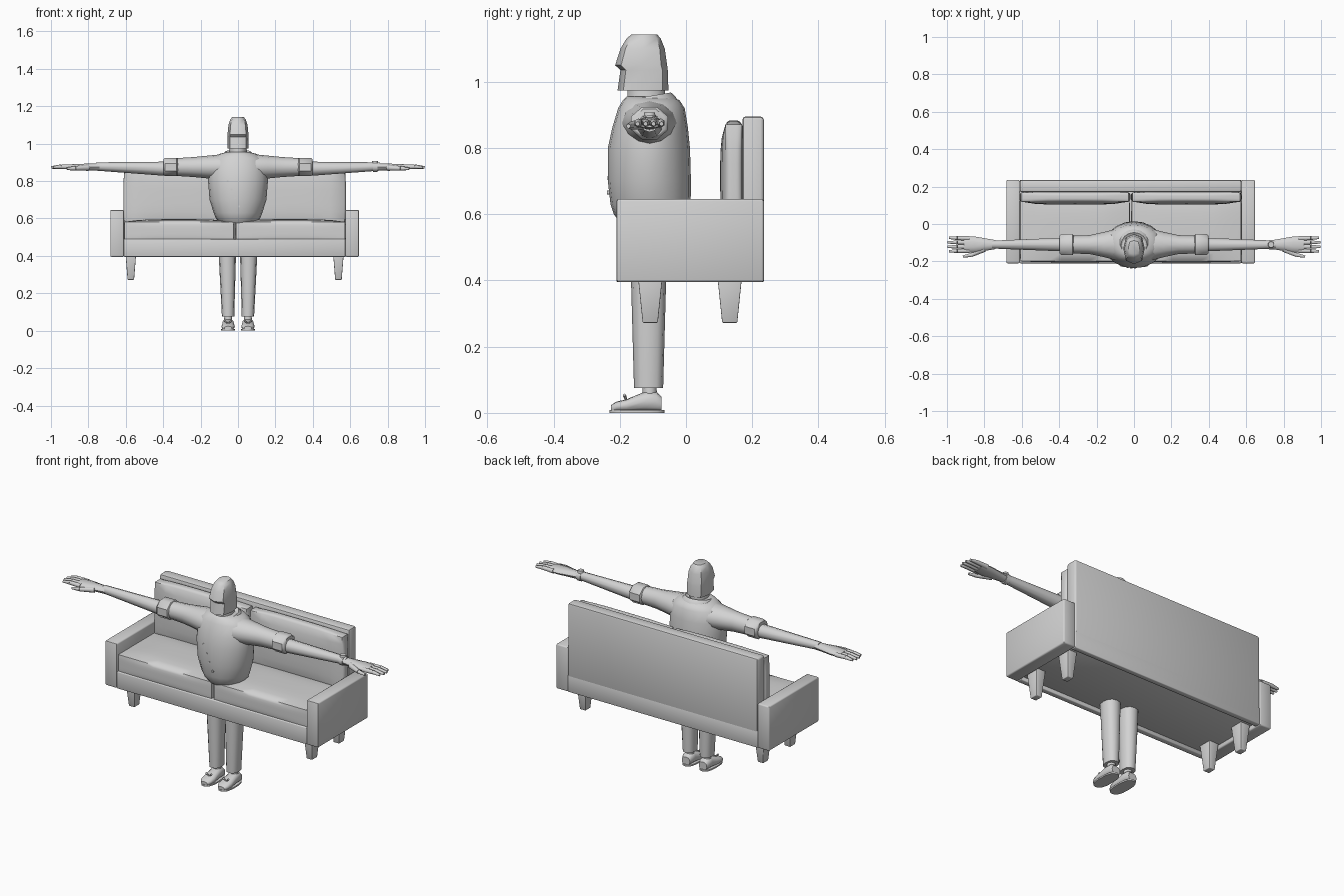
import bpy, bmesh, math
from mathutils import Vector

default_cube = bpy.data.objects.get("Cube")
if default_cube:
    bpy.data.objects.remove(default_cube, do_unlink=True)

grey = (.65, .65, .65, 1)
material = bpy.data.materials.new("plain grey")
material.use_nodes = True
material.diffuse_color = grey
material.node_tree.nodes["Principled BSDF"].inputs["Base Color"].default_value = grey


def finish(name, bm, angle=45):
    """Turn a bmesh into a grey object, smooth except at sharp edges."""
    bmesh.ops.recalc_face_normals(bm, faces=bm.faces)
    mesh = bpy.data.meshes.new(name)
    bm.to_mesh(mesh)
    bm.free()
    mesh.materials.append(material)
    part = bpy.data.objects.new(name, mesh)
    bpy.context.collection.objects.link(part)
    bpy.ops.object.select_all(action="DESELECT")
    part.select_set(True)
    bpy.context.view_layer.objects.active = part
    bpy.ops.object.shade_smooth_by_angle(angle=math.radians(angle))
    return part


def middle_and_half(*spans):
    """Centre and half size of a block given as spans along x, y and z."""
    middle = Vector([(low + high) / 2 for low, high in spans])
    half = Vector([abs(high - low) / 2 for low, high in spans])
    return middle, half


def box(name, x_span, y_span, z_span, bevel=.004, taper=1):
    """Bevelled block; taper shrinks its bottom."""
    middle, half = middle_and_half(x_span, y_span, z_span)
    bm = bmesh.new()
    bmesh.ops.create_cube(bm, size=2)
    for vert in bm.verts:
        if vert.co.z < 0:
            vert.co.xy *= taper
        vert.co = middle + Vector([unit * length for unit, length in zip(vert.co, half)])
    bmesh.ops.bevel(bm, geom=bm.edges[:], offset=bevel, segments=2, profile=.5, affect="EDGES")
    return finish(name, bm)


def cushion(name, x_span, y_span, z_span, bulge):
    """Soft block whose faces swell in the middle and pinch at the rim."""
    middle, half = middle_and_half(x_span, y_span, z_span)
    bm = bmesh.new()
    bmesh.ops.create_cube(bm, size=2)
    bmesh.ops.subdivide_edges(bm, edges=bm.edges[:], cuts=7, use_grid_fill=True)
    for vert in bm.verts:
        unit = vert.co.copy()
        for axis in range(3):
            across, along = unit[axis - 1], unit[axis - 2]
            crown = (1 - across ** 4) * (1 - along ** 4)
            vert.co[axis] = middle[axis] + unit[axis] * (half[axis] + bulge[axis] * (crown - .7))
    return finish(name, bm, 60)


def loft(name, axis, rings, sides=12, squareness=1, turn=0):
    """Skin of rings (position, centre a, centre b, radius a, radius b) along an axis."""
    bm = bmesh.new()
    loops = []
    for position, centre_a, centre_b, radius_a, radius_b in rings:
        loop = []
        for side in range(sides):
            angle = math.tau * (side + turn) / sides
            c, s = math.cos(angle), math.sin(angle)
            point = [centre_a + radius_a * math.copysign(abs(c) ** squareness, c),
                     centre_b + radius_b * math.copysign(abs(s) ** squareness, s)]
            point.insert("xyz".index(axis), position)
            loop.append(bm.verts.new(point))
        loops.append(loop)
    for lower, upper in zip(loops, loops[1:]):
        for side in range(sides):
            bm.faces.new((lower[side - 1], lower[side], upper[side], upper[side - 1]))
    bm.faces.new(loops[0])
    bm.faces.new(loops[-1])
    return finish(name, bm)


def upright(name, rings, sides, squareness=1):
    """Vertical loft from rings (height, half width, front, back)."""
    return loft(name, "z", [(height, 0, (front + back) / 2, width, (back - front) / 2)
                            for height, width, front, back in rings], sides, squareness)


def rod(name, start, end, start_radius, end_radius, sides=6):
    """Tapered rod between two points."""
    start, end = Vector(start), Vector(end)
    direction = end - start
    turn = direction.to_track_quat("Z", "Y")
    bm = bmesh.new()
    bmesh.ops.create_cone(bm, cap_ends=True, segments=sides, radius1=start_radius,
                          radius2=end_radius, depth=direction.length)
    for vert in bm.verts:
        vert.co = (start + end) / 2 + turn @ vert.co
    return finish(name, bm, 60)


# Sofa frame: a deck held between front rail, back and arms, hollow underneath
sofa_x, arm_inside, arm_outside = -.018, .592, .665
sofa_front, sofa_rear, sofa_bottom = -.21, .235, .395
seat_level, arm_top, back_top = .49, .646, .895
deck_bottom = sofa_bottom + .02
inner_span = (sofa_x - arm_inside, sofa_x + arm_inside)
box("sofa_deck", inner_span, (sofa_front + .01, sofa_rear - .01), (deck_bottom, seat_level - .005))
box("sofa_front_rail", inner_span, (sofa_front, sofa_front + .03), (sofa_bottom, seat_level))
box("sofa_rear_rail", inner_span, (sofa_rear - .03, sofa_rear), (sofa_bottom, seat_level))
box("sofa_back", inner_span, (.17, sofa_rear), (deck_bottom, back_top), .01)

for side, sign in (("right", -1), ("left", 1)):
    # Sofa arms and the pair of cushions beside each
    box(side + "_sofa_arm", (sofa_x + sign * arm_inside, sofa_x + sign * arm_outside),
        (sofa_front, sofa_rear), (sofa_bottom, arm_top), .007)
    half_span = (sofa_x + sign * .004, sofa_x + sign * arm_inside)
    cushion(side + "_seat_cushion", half_span, (-.203, .15), (seat_level - .02, .592), (.004, .006, .014))
    cushion(side + "_back_cushion", half_span, (.108, .18), (.55, .88), (.01, .016, .012))
    # Tapered sofa legs
    leg_x = sofa_x + sign * .555
    for place, leg_y in (("front", -.108), ("rear", .132)):
        box(f"{side}_{place}_sofa_leg", (leg_x - .029, leg_x + .029),
            (leg_y - .038, leg_y + .038), (.272, deck_bottom + .005), .003, .6)

# Shirt body and neck
upright("shirt_body", [(.575, .095, -.2, 0), (.6, .118, -.218, .012), (.63, .13, -.228, .014),
                       (.7, .152, -.236, .015), (.8, .16, -.236, .012), (.86, .157, -.223, .006),
                       (.92, .14, -.205, -.004), (.945, .1, -.19, -.02), (.955, .06, -.18, -.05)], 20)
upright("neck", [(.93, .05, -.18, -.06), (.99, .045, -.18, -.06)], 10)

# Collar, dipping to the front
collar = loft("collar", "z", [(height, 0, -.112, radius, radius * .95) for height, radius in
                              ((.93, .092), (.945, .086), (.962, .07), (.955, .057))], 16)
for vert in collar.data.vertices:
    vert.co.z += (vert.co.y + .08) / 6

# Slanting row of buttons
for step in range(4):
    button_x, button_z = -.055 + step * .02, .8 - step * .045
    button_y = -.234 + 3 * button_x ** 2
    rod("shirt_button", (button_x, button_y + .008, button_z),
        (button_x, button_y - .004, button_z), .006, .006, 8)

# Head with an overhanging fringe
upright("head", [(.973, .055, -.207, -.053), (1.035, .056, -.198, -.055),
                 (1.05, .056, -.214, -.057), (1.1, .051, -.198, -.064),
                 (1.13, .041, -.18, -.076), (1.143, .03, -.165, -.087)], 8, .75)

arm_y, arm_z = -.11, .875
for side, sign in (("right", -1), ("left", 1)):
    def arm_part(name, rings, sides=10, turn=0):
        """Loft along the arm from rings (distance, depth radius, height radius)."""
        loft(f"{side}_{name}", "x", [(sign * reach, arm_y, arm_z, deep, tall)
                                     for reach, deep, tall in rings], sides, 1, turn)

    # Sleeve with rolled cuff, forearm and palm
    arm_part("sleeve", [(.04, .085, .068), (.1, .083, .067), (.16, .067, .061),
                        (.24, .05, .053), (.34, .048, .047)], 12)
    arm_part("cuff", [(.322, .05, .046), (.328, .06, .053), (.39, .06, .053), (.398, .05, .046)], 8, .5)
    rod(side + "_forearm", (sign * .36, arm_y, arm_z - .01), (sign * .76, arm_y, arm_z + .003),
        .039, .022, 10)
    arm_part("palm", [(.74, .024, .021), (.8, .034, .019), (.85, .043, .018), (.91, .043, .014)])

    # Fingers spread from the knuckles, middle ones longest
    for finger in range(4):
        spread = finger - 1.5
        finger_y = arm_y - spread * .022
        knuckle = (sign * .945, finger_y - spread * .001, arm_z + .002)
        tip = (sign * (1.003 - abs(spread) * .01), finger_y - spread * .002, arm_z - .002)
        rod(side + "_finger", (sign * .88, finger_y, arm_z), knuckle, .014, .012)
        rod(side + "_fingertip", knuckle, tip, .012, .007)
    thumb_joint = (sign * .87, -.166, .868)
    rod(side + "_thumb", (sign * .8, -.135, .872), thumb_joint, .017, .012)
    rod(side + "_thumb_tip", thumb_joint, (sign * .915, -.174, .866), .012, .007)

    # Trouser leg rising into the seat, and ankle
    leg_x, foot_x = sign * .057, sign * .053
    loft(side + "_trouser_leg", "z", [(height, x, -.113, wide, deep) for height, x, wide, deep in (
        (.075, foot_x, .033, .044), (.4, leg_x, .046, .053), (.58, leg_x, .046, .053))], 12, .85)
    rod(side + "_ankle", (foot_x, arm_y, .03), (foot_x, arm_y, .085), .023, .021, 10)

    # Shoe with sole and bow
    loft(side + "_shoe", "y", [(y, foot_x, height / 2 + .004, wide, height / 2) for y, wide, height in (
        (-.226, .02, .02), (-.21, .032, .03), (-.18, .036, .037),
        (-.12, .031, .062), (-.09, .031, .06), (-.074, .025, .045))], 12, .8)
    loft(side + "_sole", "z", [(height, foot_x, -.148, .037, .083) for height in (0, .008)], 16, .8)
    for end in (-1, 1):
        rod(side + "_shoe_bow", (foot_x, -.18, .038), (foot_x + end * .018, -.186, .054), .003, .005)

# Wristwatch on the left wrist
watch_x = .733
rod("watch_strap", (watch_x - .012, arm_y, arm_z), (watch_x + .012, arm_y, arm_z), .027, .027, 10)
rod("watch_face", (watch_x, arm_y, arm_z + .02), (watch_x, arm_y, arm_z + .033), .018, .016, 10)
